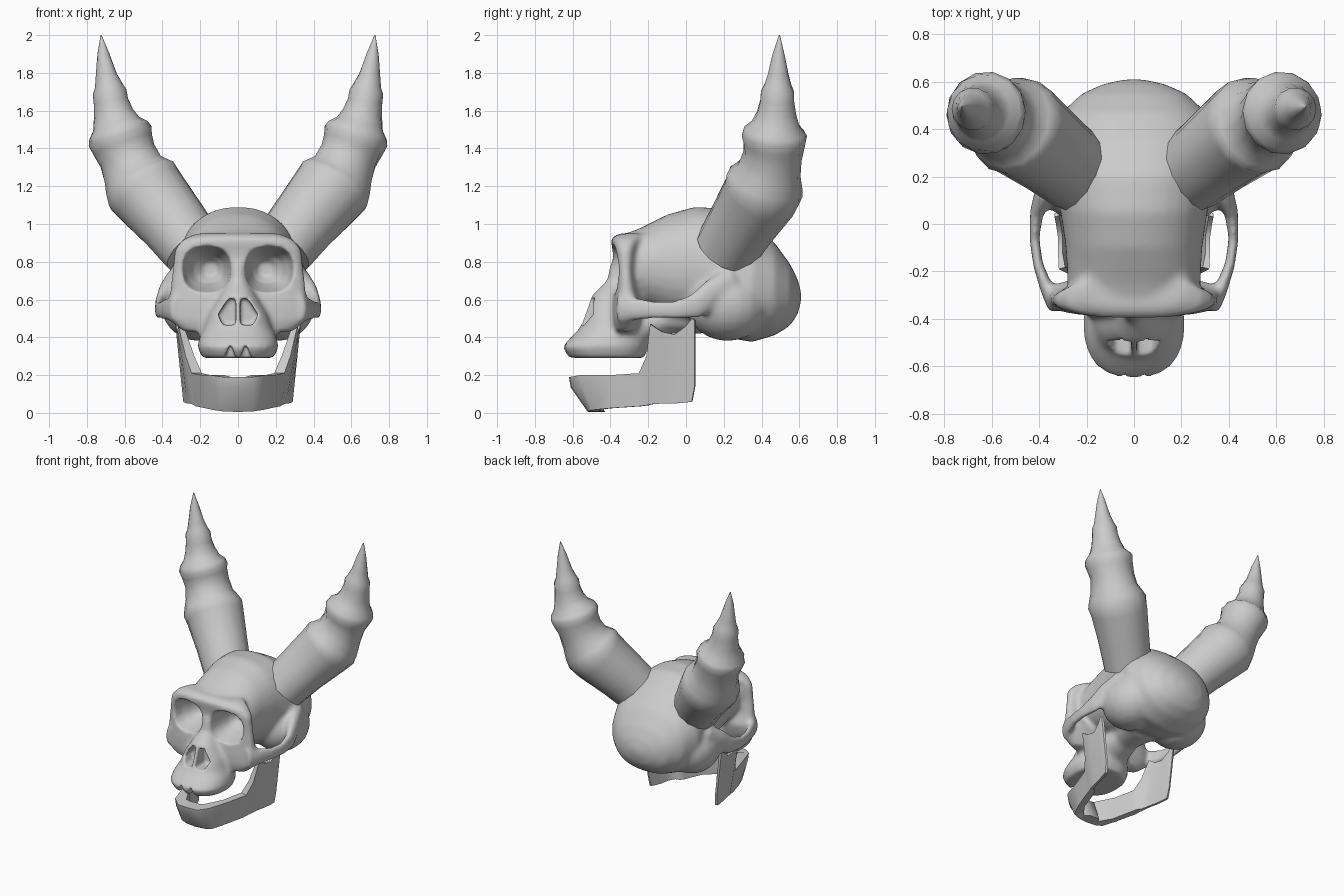
import bpy, bmesh, math
from mathutils import Vector

cube = bpy.data.objects.get("Cube")
if cube:
    bpy.data.objects.remove(cube, do_unlink=True)

bone = bpy.data.materials.new("bone grey")
bone.use_nodes = True
GREY = (0.6, 0.6, 0.6, 1)
bone.diffuse_color = GREY
bone.node_tree.nodes["Principled BSDF"].inputs["Base Color"].default_value = GREY
X, Y, Z = Vector((1, 0, 0)), Vector((0, 1, 0)), Vector((0, 0, 1))


def ring(center, u, v, a, b, n=24, power=2.0):
    """Superellipse ring in the plane of u and v."""
    pts = []
    for i in range(n):
        t = 2 * math.pi * i / n
        c, s = math.cos(t), math.sin(t)
        pts.append(Vector(center)
                   + u * a * math.copysign(abs(c) ** (2 / power), c)
                   + v * b * math.copysign(abs(s) ** (2 / power), s))
    return pts


def loft(bm, rings):
    """Skin closed rings and cap both ends."""
    rows = [[bm.verts.new(p) for p in r] for r in rings]
    n = len(rows[0])
    for r0, r1 in zip(rows, rows[1:]):
        for i in range(n):
            j = (i + 1) % n
            bm.faces.new((r0[i], r0[j], r1[j], r1[i]))
    bm.faces.new(rows[0])
    bm.faces.new(rows[-1])


def sweep(bm, path, n=12):
    """Tube along points (x, y, z, width, height); section across the path."""
    centers = [Vector(p[:3]) for p in path]
    rings = []
    for i, p in enumerate(path):
        d = (centers[min(i + 1, len(path) - 1)] - centers[max(i - 1, 0)]).normalized()
        side = d.cross(Z).normalized()
        rings.append(ring(centers[i], side, side.cross(d), p[3], p[4], n))
    loft(bm, rings)


def layers(bm, rows, power):
    """Stack of level slices (z, half width, front y, back y)."""
    loft(bm, [ring((0, (f + b) / 2, z), X, Y, w, (b - f) / 2, 32, power)
              for z, w, f, b in rows])


def ball(bm, center, size):
    res = bmesh.ops.create_uvsphere(bm, u_segments=20, v_segments=12, radius=1)
    for v in res["verts"]:
        v.co = Vector(center) + Vector([c * s for c, s in zip(v.co, size)])


def finish(name, bm):
    bmesh.ops.recalc_face_normals(bm, faces=bm.faces)
    mesh = bpy.data.meshes.new(name)
    bm.to_mesh(mesh)
    bm.free()
    mesh.materials.append(bone)
    obj = bpy.data.objects.new(name, mesh)
    bpy.context.collection.objects.link(obj)
    return obj


def activate(obj):
    bpy.ops.object.select_all(action='DESELECT')
    obj.select_set(True)
    bpy.context.view_layer.objects.active = obj


# Braincase: upright slices along y (y, bottom, top, half width)
skull = bmesh.new()
case = [(-.33, .62, .945, .27), (-.25, .56, .975, .28), (-.1, .5, 1.05, .288),
        (.05, .46, 1.092, .31), (.2, .40, 1.08, .345), (.35, .375, 1.0, .355),
        (.47, .41, .9, .305), (.55, .46, .79, .22), (.59, .52, .71, .13),
        (.61, .59, .64, .04)]
loft(skull, [ring((0, y, (b + t) / 2), X, Z, w, (t - b) / 2, 32, 2.2)
             for y, b, t, w in case])

# Face plate with brow and cheekbones, then muzzle
layers(skull, [(.95, .22, -.36, -.2), (.92, .29, -.40, -.22), (.87, .335, -.39, -.25),
               (.75, .35, -.375, -.265), (.65, .36, -.38, -.25), (.57, .375, -.39, -.22),
               (.49, .365, -.39, -.24), (.43, .29, -.38, -.26)], 2.8)
layers(skull, [(.8, .035, -.40, -.3), (.70, .05, -.42, -.25), (.62, .10, -.50, -.2),
               (.53, .155, -.53, -.2), (.45, .18, -.56, -.2), (.40, .205, -.61, -.2),
               (.35, .215, -.655, -.2), (.29, .19, -.62, -.22)], 2.4)

# Skull base behind the palate
loft(skull, [ring((0, y, z), X, Z, w, h) for y, z, w, h in
             [(-.25, .45, .14, .1), (-.08, .5, .11, .08), (.1, .5, .15, .08)]])

# Cheek arches running into the broad flanks of the braincase
for s in (-1, 1):
    sweep(skull, [(s * x, y, z, w, h) for x, y, z, w, h in
                  [(.32, -.36, .55, .04, .08), (.365, -.28, .55, .03, .065),
                   (.405, -.17, .545, .022, .055), (.42, -.06, .545, .022, .055),
                   (.41, .05, .565, .03, .07), (.37, .14, .63, .05, .08),
                   (.32, .25, .71, .06, .07)]])
    ball(skull, (s * .21, .22, .575), (.2, .22, .195))
skull = finish("skull", skull)

# Cutters: eye sockets, nose opening, tooth notches
cuts = bmesh.new()
for s in (-1, 1):
    loft(cuts, [ring((s * x, y, .76), X, Z, a, b, 20, 2.5) for x, y, a, b in
                [(.17, -.5, .14, .13), (.168, -.37, .13, .122), (.165, -.29, .11, .1),
                 (.155, -.22, .08, .075), (.145, -.17, .035, .035)]])
    # each nostril is a slanted opening beside a thin septum
    outline = [(.012, .465), (.08, .465), (.105, .52), (.05, .605), (.012, .605)]
    loft(cuts, [[Vector((s * x, y, z)) for x, z in outline] for y in (-.7, -.42)])
    tooth = [(.004, .27), (.08, .27), (.04, .37)]
    loft(cuts, [[Vector((s * x, y, z)) for x, z in tooth] for y in (-.75, -.56)])
cuts = finish("socket_cutter", cuts)
cuts.hide_render = True


def fuse(voxel):
    m = skull.modifiers.new("fuse", 'REMESH')
    m.mode, m.voxel_size, m.use_smooth_shade = 'VOXEL', voxel, True


# Fuse the bone, cut the openings and soften the edges
fuse(.014)
m = skull.modifiers.new("soften", 'SMOOTH')
m.factor, m.iterations = .5, 10
m = skull.modifiers.new("openings", 'BOOLEAN')
m.operation, m.object, m.solver = 'DIFFERENCE', cuts, 'EXACT'
fuse(.01)
m = skull.modifiers.new("round", 'SMOOTH')
m.factor, m.iterations = .5, 4
activate(skull)
bpy.ops.object.convert(target='MESH')
bpy.data.objects.remove(cuts, do_unlink=True)
bpy.ops.object.shade_smooth()

# Lower jaw: walls along a U path
# (x, y, bottom, top, thickness, chin setback, outward lean)
half = [(0, -.62, .005, .19, .13, .1, 0), (.08, -.615, .008, .19, .13, .1, 0),
        (.13, -.56, .015, .2, .1, .06, .015), (.175, -.4, .025, .2, .065, 0, .02),
        (.225, -.25, .035, .21, .07, 0, .02), (.232, -.21, .04, .3, .06, 0, .045),
        (.242, -.19, .045, .47, .035, 0, .075), (.255, -.13, .05, .43, .025, 0, .065),
        (.27, -.06, .05, .415, .025, 0, .05), (.284, 0, .055, .46, .025, 0, .045),
        (.29, .03, .06, .5, .025, 0, .045), (.295, .045, .14, .49, .02, 0, .04)]
path = [(-p[0],) + p[1:] for p in half[:0:-1]] + half
rings = []
for i, (x, y, low, top, thick, back, lean) in enumerate(path):
    a, b = path[max(i - 1, 0)], path[min(i + 1, len(path) - 1)]
    t = Vector((b[0] - a[0], b[1] - a[1], 0)).normalized()
    inward = Vector((-t.y, t.x, 0)) * thick
    foot = Vector((x, y + back, low))
    head = Vector((x + math.copysign(lean, x), y, top))
    belly = foot.lerp(head, .7) + Vector((0, -back * .2, 0))
    rings.append([foot, belly, head, head + inward * .8, foot + inward * .7])
jaw = bmesh.new()
loft(jaw, rings)
jaw = finish("lower_jaw", jaw)
activate(jaw)
bpy.ops.object.shade_smooth_by_angle(angle=math.radians(50))

# Ribbed horns: (x, y, z, radius) along the curve
horn = [(.235, .212, .865, .17), (.34, .295, 1.0, .183), (.47, .395, 1.155, .205),
        (.505, .415, 1.20, .212), (.527, .428, 1.235, .195), (.555, .442, 1.285, .168),
        (.585, .458, 1.36, .156), (.61, .466, 1.42, .164), (.624, .468, 1.465, .175),
        (.634, .47, 1.495, .163), (.645, .475, 1.53, .128), (.66, .48, 1.585, .106),
        (.673, .483, 1.65, .092), (.68, .485, 1.70, .09), (.686, .486, 1.735, .073),
        (.698, .488, 1.79, .056), (.713, .49, 1.9, .032), (.725, .495, 2.0, .003)]
for s, side in ((1, "left"), (-1, "right")):
    bm = bmesh.new()
    sweep(bm, [(s * x, y, z, r, r) for x, y, z, r in horn], 14)
    obj = finish(side + "_horn", bm)
    activate(obj)
    bpy.ops.object.shade_smooth_by_angle(angle=math.radians(50))
